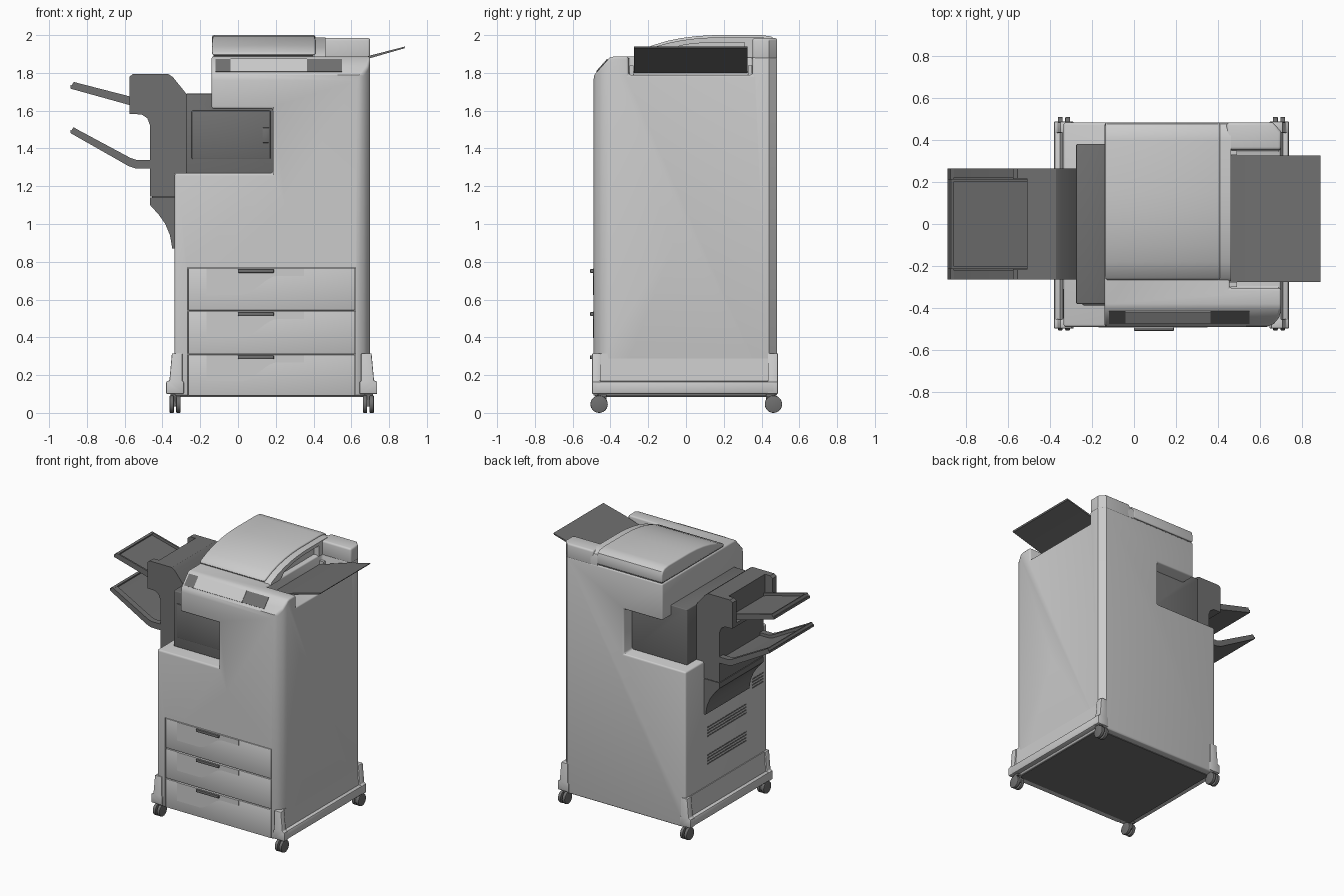
import bpy, bmesh, math

dark = bpy.data.materials.new("dark_grey")
dark.diffuse_color = (0.16, 0.16, 0.16, 1)
light = bpy.data.materials.new("light_grey")
light.diffuse_color = (0.72, 0.72, 0.72, 1)


def prism(name, pts, axis, a, b, bevel=0, mat=light, segs=3):
    """Extrude a 2D profile along an axis from a to b."""
    place = {'x': lambda p, t: (t, p[0], p[1]),
             'y': lambda p, t: (p[0], t, p[1]),
             'z': lambda p, t: (p[0], p[1], t)}[axis]
    bm = bmesh.new()
    lo = [bm.verts.new(place(p, a)) for p in pts]
    hi = [bm.verts.new(place(p, b)) for p in pts]
    bm.faces.new(lo)
    bm.faces.new(hi)
    n = len(pts)
    for i in range(n):
        j = (i + 1) % n
        bm.faces.new((lo[i], lo[j], hi[j], hi[i]))
    bmesh.ops.recalc_face_normals(bm, faces=bm.faces)
    me = bpy.data.meshes.new(name)
    bm.to_mesh(me)
    bm.free()
    ob = bpy.data.objects.new(name, me)
    bpy.context.collection.objects.link(ob)
    me.materials.append(mat)
    if bevel:
        soften(ob, bevel, segs)
    return ob


def box(name, x0, x1, y0, y1, z0, z1, bevel=0, mat=light):
    return prism(name, [(x0, y0), (x1, y0), (x1, y1), (x0, y1)], 'z', z0, z1, bevel, mat, 2)


def apply(ob, mod):
    bpy.context.view_layer.objects.active = ob
    bpy.ops.object.modifier_apply(modifier=mod.name)


def soften(ob, width, segs=3):
    m = ob.modifiers.new("bevel", 'BEVEL')
    m.width, m.segments, m.limit_method = width, segs, 'ANGLE'
    m.angle_limit = math.radians(50)
    apply(ob, m)


def cut(ob, tool, op='DIFFERENCE'):
    m = ob.modifiers.new("cut", 'BOOLEAN')
    m.object, m.operation, m.solver = tool, op, 'EXACT'
    apply(ob, m)
    bpy.data.objects.remove(tool)


# Main cabinet: front, plan and side outlines intersected
PLAN = [(-0.335, -0.49), (0.63, -0.49), (0.665, -0.475), (0.69, -0.445), (0.70, -0.41),
        (0.70, 0.44), (0.66, 0.483), (-0.335, 0.483)]
body = prism("cabinet", [(-0.335, 0.09), (0.70, 0.09), (0.70, 1.887), (-0.14, 1.887),
                         (-0.14, 1.61), (0.185, 1.61), (0.185, 1.27), (-0.335, 1.27)], 'y', -0.6, 0.6)
cut(body, prism("plan", PLAN, 'z', 0, 2.2), 'INTERSECT')
cut(body, prism("side", [(-0.49, 0), (-0.49, 1.76), (-0.485, 1.79), (-0.405, 1.88),
                         (-0.38, 1.887), (-0.3, 1.95), (0.6, 1.95), (0.6, 0)], 'x', -1, 1), 'INTERSECT')
cut(body, box("tray_well", 0.455, 0.9, -0.305, 0.352, 1.79, 2.2))
soften(body, 0.012)
cut(body, box("drawer_bay", -0.268, 0.623, -0.6, -0.465, 0.0, 0.769))

# Document feeder lid, its lower right edge and rear block
LID = [(-0.27, 1.893), (-0.255, 1.912), (-0.18, 1.945), (-0.1, 1.969), (-0.02, 1.985), (0.06, 1.995),
       (0.15, 2.0), (0.4, 2.0), (0.45, 1.993), (0.475, 1.975), (0.483, 1.95), (0.483, 1.893)]
lid = prism("feeder_lid", LID, 'x', -0.137, 0.41, 0.018)
edge = prism("feeder_lid_edge", [(y, max(1.88, z - 0.012)) for y, z in LID], 'x', 0.405, 0.462)
cut(edge, prism("mouth", [(-0.17, 1.87), (-0.1, 1.925), (0.0, 1.95), (0.12, 1.962),
                          (0.31, 1.962), (0.31, 1.87)], 'x', 0.42, 0.6))
box("lid_seam", -0.13, 0.4, -0.26, 0.475, 1.88, 1.9, 0, dark)
rear = prism("feeder_rear_block", [(0.352, 1.87), (0.352, 1.985), (0.483, 1.985), (0.483, 1.87)], 'x', 0.44, 0.75)
cut(rear, prism("plan", PLAN, 'z', 0, 2.2), 'INTERSECT')
soften(rear, 0.014)

# Feeder paper tray on the right
prism("feeder_tray", [(0.45, 1.797), (0.7, 1.878), (0.88, 1.93), (0.886, 1.94), (0.7, 1.892), (0.45, 1.812)],
      'y', -0.275, 0.325, 0, dark)
for y0, y1 in ((-0.3, -0.277), (0.327, 0.35)):
    box("tray_hinge", 0.455, 0.49, y0, y1, 1.79, 1.84)


# Sloped control panel
def panel(name, x0, x1, t0, t1, lift, mat):
    pt = lambda t, h: (-0.485 + 0.08 * t - 0.754 * h, 1.79 + 0.09 * t + 0.656 * h)
    prism(name, [pt(t0, -0.01), pt(t1, -0.01), pt(t1, lift), pt(t0, lift)], 'x', x0, x1, 0, mat)


panel("control_panel", -0.12, 0.55, 0.16, 0.9, 0.003, dark)
panel("display", -0.04, 0.365, 0.16, 0.9, 0.006, light)

# Drawers with handle plates and pulls
t = [i / 8 for i in range(9)]
swoop = [(0.02 + 0.19 * u, -0.14 + 0.1 * (3 * u * u - 2 * u ** 3)) for u in t]
for z0, z1 in ((0.092, 0.308), (0.314, 0.537), (0.543, 0.765)):
    box("drawer", -0.264, 0.619, -0.49, -0.46, z0, z1, 0.003)
    out = [(-0.168, -0.001), (-0.168, -0.14)] + swoop + [(0.35, -0.04), (0.35, -0.001)]
    prism("drawer_plate", [(x, z1 + z) for x, z in out], 'y', -0.493, -0.48)
    box("drawer_pull", 0.0, 0.19, -0.508, -0.48, z1 - 0.024, z1 - 0.004, 0.004, dark)

# Vents on the left side
for y0, y1, z in ((-0.245, 0.22, 0.51), (-0.245, 0.22, 0.72), (-0.45, -0.31, 0.88)):
    for k in range(4):
        box("vent_slit", -0.337, -0.33, y0, y1, z + 0.022 * (k - 1.5) - 0.005, z + 0.022 * (k - 1.5) + 0.005, 0, dark)

# Bridge unit in the recess, with front door and latch
prism("bridge_unit", [(-0.275, 1.268), (0.19, 1.268), (0.19, 1.615), (-0.135, 1.615), (-0.135, 1.69),
                      (-0.275, 1.69)], 'y', -0.38, 0.38, 0.006, dark)
box("bridge_door", -0.245, 0.172, -0.387, -0.37, 1.343, 1.6, 0.006, dark)
box("door_latch", 0.13, 0.165, -0.391, -0.38, 1.43, 1.51, 0.003, dark)

# Finisher on the left
fin = prism("finisher", [(-0.27, 1.268), (-0.27, 1.685), (-0.345, 1.778), (-0.37, 1.795), (-0.555, 1.795),
                         (-0.575, 1.78), (-0.575, 1.583), (-0.51, 1.58), (-0.48, 1.56), (-0.465, 1.52),
                         (-0.465, 1.145), (-0.334, 1.145), (-0.334, 1.268)], 'y', -0.265, 0.265, 0, dark)
cut(fin, box("notch", -0.7, -0.51, -0.217, 0.217, 1.61, 2))
prism("finisher_tail", [(-0.334, 1.14), (-0.465, 1.14), (-0.465, 1.1), (-0.42, 1.05), (-0.385, 1.0),
                        (-0.36, 0.94), (-0.348, 0.87), (-0.334, 0.87)], 'y', -0.262, 0.262, 0, dark)
box("finisher_seam", -0.455, -0.335, -0.25, 0.25, 1.13, 1.15, 0, dark)


# Output trays: thin floor, raised side rims and an end lip
def out_tray(name, low, top, w, rim):
    mid = [(x, (z + top[i][1]) / 2 + 0.002) for i, (x, z) in enumerate(low)]
    prism(name + "_floor", low + mid[::-1], 'y', -w, w, 0, dark)
    for s in (-1, 1):
        prism(name + "_rim", low + top[::-1], 'y', s * w, s * (w - rim), 0, dark)
    prism(name + "_lip", [low[-1], top[-1], (top[-1][0] + 0.015, top[-1][1] - 0.006),
                          (low[-1][0] + 0.015, low[-1][1] - 0.004)], 'y', -w, w, 0, dark)


out_tray("upper_tray", [(-0.505, 1.612), (-0.575, 1.63), (-0.888, 1.717)],
         [(-0.505, 1.655), (-0.575, 1.676), (-0.87, 1.752)], 0.215, 0.012)
out_tray("lower_tray", [(-0.46, 1.293), (-0.545, 1.295), (-0.58, 1.307), (-0.888, 1.482)],
         [(-0.46, 1.34), (-0.54, 1.34), (-0.57, 1.35), (-0.872, 1.512)], 0.265, 0.045)

# Base rails, corner feet and casters, mirrored left and right
for left in (True, False):
    mx = (lambda x: x) if left else (lambda x: 0.357 - x)
    span = lambda a, b: sorted((mx(a), mx(b)))
    box("base_rail", *span(-0.38, -0.3), -0.485, 0.475, 0.1, 0.168, 0.012)
    prism("base_skirt", [(mx(-0.352), 0.16), (mx(-0.341), 0.315), (mx(-0.32), 0.315), (mx(-0.32), 0.16)],
          'y', -0.455, 0.435)
    foot = [(-0.38, 0.1), (-0.38, 0.165), (-0.363, 0.172), (-0.35, 0.315), (-0.295, 0.315),
            (-0.295, 0.17), (-0.287, 0.165), (-0.287, 0.1)]
    for y0, y1 in ((-0.497, -0.452), (0.433, 0.487)):
        prism("corner_foot", [(mx(x), z) for x, z in foot], 'y', y0, y1, 0.006, light, 2)
    for y in (-0.46, 0.463):
        ring = [(y + 0.046 * math.cos(a * math.pi / 14), 0.046 + 0.046 * math.sin(a * math.pi / 14))
                for a in range(28)]
        for a, b in ((-0.362, -0.339), (-0.327, -0.304)):
            prism("caster_wheel", ring, 'x', *span(a, b), 0.004, dark, 2)
        s = -1 if y > 0 else 1
        box("caster_fork", *span(-0.34, -0.326), *sorted((y - s * 0.01, y + s * 0.04)), 0.035, 0.102, 0, dark)
        box("caster_hood", *span(-0.358, -0.308), *sorted((y - s * 0.005, y + s * 0.04)), 0.085, 0.103, 0, dark)

# Dark underside
box("bottom_plate", -0.325, 0.685, -0.44, 0.43, 0.085, 0.1, 0, dark)

bpy.ops.object.select_all(action='SELECT')
bpy.ops.object.shade_smooth_by_angle(angle=math.radians(32))
